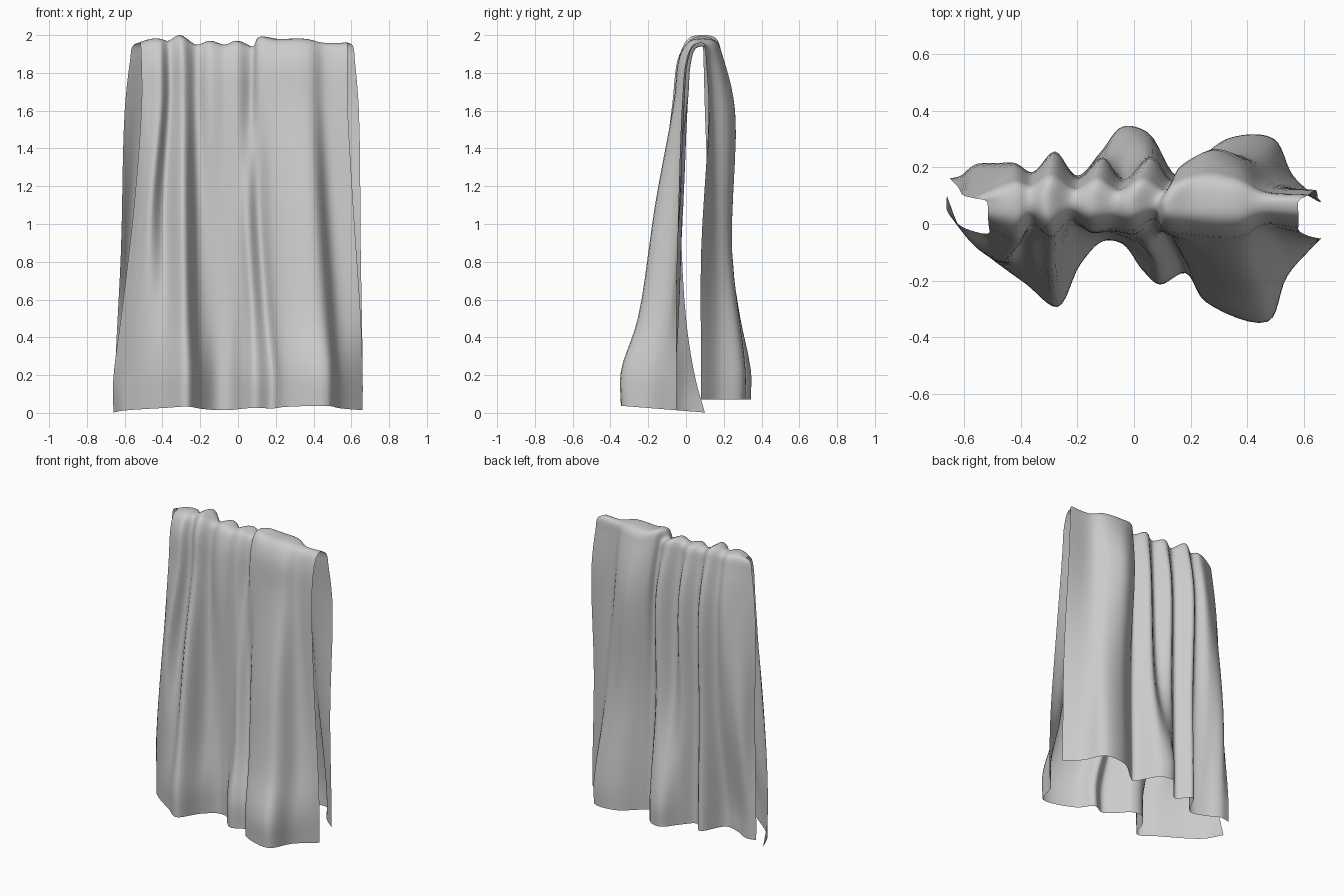
import bpy
import bmesh
from mathutils import Vector

cube = bpy.data.objects.get("Cube")
if cube:
    bpy.data.objects.remove(cube, do_unlink=True)

ACROSS = 6   # faces between neighbouring folds
ALONG = 5    # faces between neighbouring cross-sections


def section(xs, ys, height):
    """Cross-section of the cloth; height is a number or a rule of (x, y)."""
    rule = height if callable(height) else lambda x, y: height
    return [Vector((x, y, rule(x, y))) for x, y in zip(xs, ys)]


def moved(row, dz):
    return [p + Vector((0, 0, dz)) for p in row]


def smooth_curve(points, steps):
    """Centripetal Catmull-Rom curve that passes through every point."""
    pts = [points[0] * 2 - points[1], *points, points[-1] * 2 - points[-2]]
    result = []
    for a, b, c, d in zip(pts, pts[1:], pts[2:], pts[3:]):
        ta = 0
        tb = ta + (b - a).length ** .5
        tc = tb + (c - b).length ** .5
        td = tc + (d - c).length ** .5
        for i in range(steps):
            t = tb + (tc - tb) * i / steps
            ab = a.lerp(b, (t - ta) / (tb - ta))
            bc = b.lerp(c, (t - tb) / (tc - tb))
            cd = c.lerp(d, (t - tc) / (td - tc))
            abc = ab.lerp(bc, (t - ta) / (tc - ta))
            bcd = bc.lerp(cd, (t - tb) / (td - tb))
            result.append(abc.lerp(bcd, (t - tb) / (tc - tb)))
    result.append(points[-1].copy())
    return result


# Front hanging half: the same folds followed from the hem upwards
front_hem = section(
    (-.66, -.61, -.53, -.38, -.27, -.19, -.11, -.04, .03, .09, .18, .25, .47, .54, .66),
    (.1, -.02, -.1, -.21, -.29, -.14, -.06, -.07, -.16, -.21, -.17, -.27, -.34, -.18, -.05),
    lambda x, y: .01 - .08 * y)
front_knee = moved(front_hem, .18)
front_knee[0].y = .05
front_low = section(
    (-.62, -.56, -.48, -.38, -.28, -.2, -.12, -.04, .03, .08, .15, .22, .44, .53, .65),
    (0, -.08, -.13, -.16, -.24, -.08, -.04, -.05, -.1, -.14, -.1, -.19, -.25, -.1, -.05),
    .5)
front_middle = section(
    (-.55, -.51, -.46, -.39, -.29, -.21, -.14, -.07, 0, .05, .11, .18, .4, .49, .61),
    (-.03, -.09, -.13, -.06, -.16, -.02, -.02, -.03, -.05, -.07, -.03, -.1, -.16, -.04, -.04),
    1.1)
front_high = section(
    (-.51, -.47, -.41, -.36, -.29, -.22, -.15, -.07, 0, .07, .11, .2, .38, .46, .58),
    (-.03, -.05, -.07, -.01, -.06, .01, -.03, -.02, -.03, .01, -.03, -.05, -.06, -.01, -.02),
    1.65)

# Crest where the cloth hangs over its rail
crest_x = (-.52, -.46, -.41, -.37, -.31, -.22, -.15, -.07, -.01, .08, .11, .2, .36, .45, .58)
crest_dip = (.04, .02, .02, .03, 0, .05, .03, .05, .03, .06, .01, .02, .02, .04, .04)
crest = [Vector((x, .08, 2 - dip)) for x, dip in zip(crest_x, crest_dip)]

# Back hanging half
back_high = section(
    (-.6, -.52, -.42, -.36, -.28, -.2, -.11, -.04, .06, .13, .16, .28, .38, .46, .64),
    (.1, .16, .21, .18, .25, .16, .23, .15, .23, .15, .2, .26, .22, .14, .12),
    1.6)
back_middle = section(
    (-.62, -.56, -.46, -.36, -.28, -.2, -.12, -.04, .05, .14, .19, .3, .43, .51, .65),
    (.13, .21, .2, .16, .24, .16, .22, .19, .24, .15, .18, .24, .23, .16, .08),
    .85)
back_hem = section(
    (-.65, -.58, -.48, -.38, -.28, -.2, -.12, -.04, .05, .15, .2, .33, .49, .56, .66),
    (.16, .17, .12, .1, .25, .17, .25, .34, .32, .17, .2, .3, .3, .17, .08),
    .07)


def shoulder(side, blend, drop):
    """Rounded turn between the crest and a hanging half."""
    row = []
    for top, low in zip(crest, side):
        p = top.lerp(low, blend)
        p.z = top.z - drop
        row.append(p)
    return row


rows = [front_hem, front_knee, front_low, front_middle, front_high,
        shoulder(front_high, .8, .1), shoulder(front_high, .45, .015), crest,
        shoulder(back_high, .45, .015), shoulder(back_high, .65, .1),
        back_high, back_middle, moved(back_hem, .16), back_hem]

# Skin the cross-sections in both directions
columns = [smooth_curve(list(col), ALONG) for col in zip(*rows)]
grid = [smooth_curve(list(line), ACROSS) for line in zip(*columns)]

bm = bmesh.new()
verts = [[bm.verts.new(p) for p in line] for line in grid]
for low, high in zip(verts, verts[1:]):
    for i in range(len(low) - 1):
        bm.faces.new((low[i], low[i + 1], high[i + 1], high[i])).smooth = True
mesh = bpy.data.meshes.new("draped_towel")
bm.to_mesh(mesh)
bm.free()

# Plain grey cloth
cloth = bpy.data.materials.new("grey_cloth")
cloth.use_nodes = True
colour = (.6, .6, .6, 1)
cloth.diffuse_color = colour
cloth.node_tree.nodes["Principled BSDF"].inputs["Base Color"].default_value = colour
mesh.materials.append(cloth)

towel = bpy.data.objects.new("draped_towel", mesh)
bpy.context.collection.objects.link(towel)
